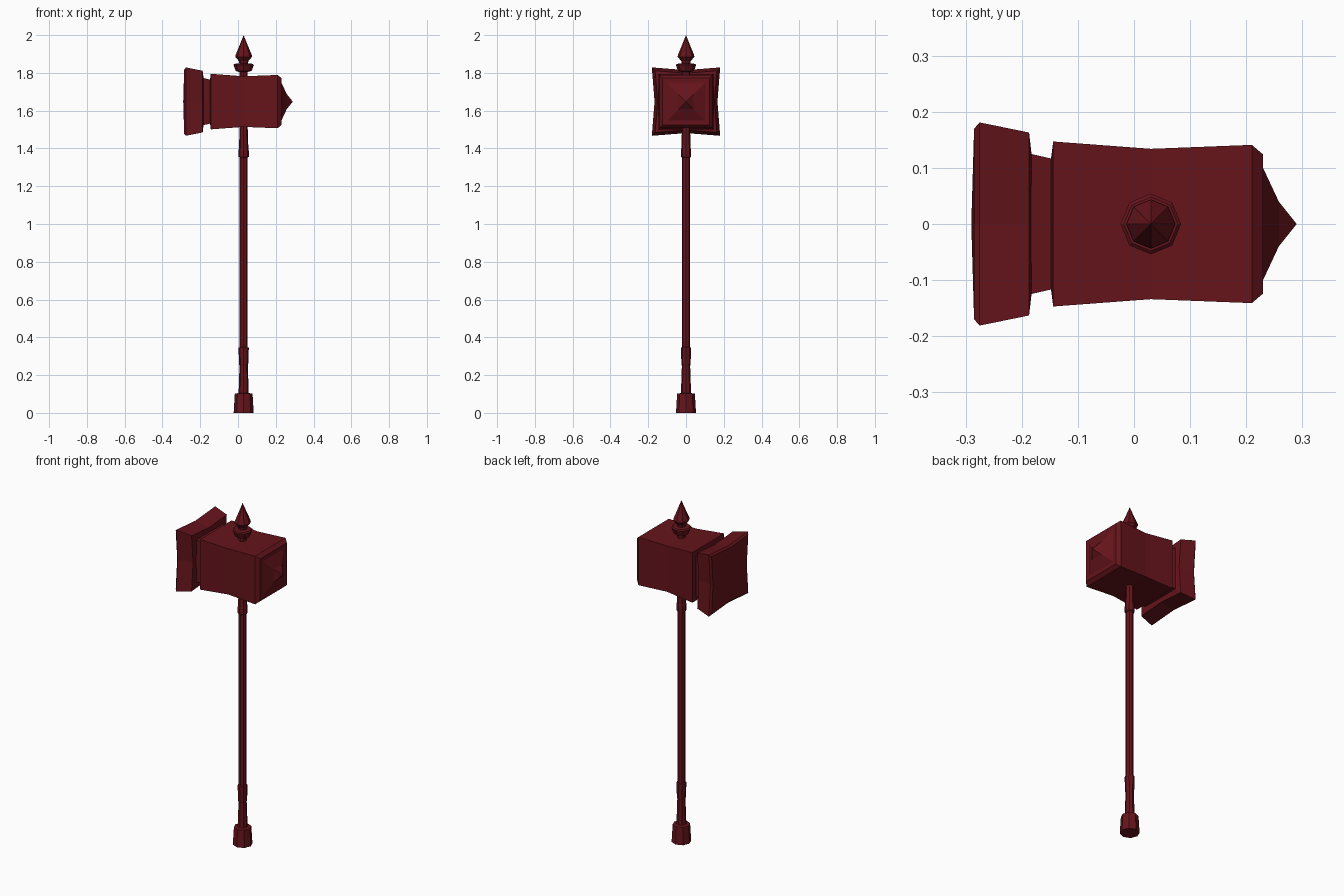
import bpy, math

if "Cube" in bpy.data.objects:
    bpy.data.objects.remove(bpy.data.objects["Cube"])

AXIS_X, HEAD_Z = 0.03, 1.648

mat = bpy.data.materials.new("dark_red")
mat.diffuse_color = (0.13, 0.007, 0.011, 1)
mat.use_nodes = True
mat.node_tree.nodes["Principled BSDF"].inputs["Base Color"].default_value = mat.diffuse_color


def loft(name, rings):
    """Skin equal-sized rings; a one-point ring at either end makes a tip."""
    verts, faces, index = [], [], []
    for ring in rings:
        index.append(range(len(verts), len(verts) + len(ring)))
        verts += ring
    for a, b in zip(index, index[1:]):
        n = max(len(a), len(b))
        for i in range(n):
            j = (i + 1) % n
            if len(a) == 1:
                faces.append((a[0], b[j], b[i]))
            elif len(b) == 1:
                faces.append((a[i], a[j], b[0]))
            else:
                faces.append((a[i], a[j], b[j], b[i]))
    if len(index[0]) > 1:
        faces.append(tuple(reversed(index[0])))
    if len(index[-1]) > 1:
        faces.append(tuple(index[-1]))
    mesh = bpy.data.meshes.new(name)
    mesh.from_pydata(verts, [], faces)
    mesh.materials.append(mat)
    obj = bpy.data.objects.new(name, mesh)
    bpy.context.collection.objects.link(obj)
    return obj


def square_ring(x, h, pinch=1.0):
    """Square section across the head; pinch pulls the side midpoints inward."""
    if h == 0:
        return [(x, 0, HEAD_Z)]
    m = h * pinch
    pts = [(h, h), (0, m), (-h, h), (-m, 0), (-h, -h), (0, -m), (h, -h), (m, 0)]
    return [(x, y, HEAD_Z + z) for y, z in reversed(pts[::1])][::-1]


def head_part(name, profile, pinch=1.0):
    loft(name, [square_ring(x, h, pinch) for x, h in profile])


def turned(name, profile, sides=8):
    """Octagonal turned part around the handle axis, from (radius, z) pairs."""
    rings = []
    for r, z in profile:
        if r == 0:
            rings.append([(AXIS_X, 0, z)])
        else:
            rings.append([(AXIS_X + r * math.cos(2 * math.pi * i / sides),
                           r * math.sin(2 * math.pi * i / sides), z) for i in range(sides)])
    loft(name, rings)


# Hammer head, from striking face to back spike
head_part("striking_face", [(-0.29, 0), (-0.285, 0.17), (-0.275, 0.181),
                            (-0.187, 0.163), (-0.182, 0.12)], pinch=0.92)
head_part("head_neck", [(-0.184, 0.125), (-0.145, 0.116)])
head_part("head_body", [(-0.148, 0.116), (-0.144, 0.147), (0.03, 0.134),
                        (0.21, 0.141), (0.23, 0.124)])
head_part("back_spike", [(0.228, 0.10), (0.23, 0.10), (0.258, 0.04), (0.29, 0)])

# Handle
turned("pommel", [(0.053, 0), (0.047, 0.102), (0.025, 0.105)])
turned("lower_grip", [(0.027, 0.10), (0.022, 0.25), (0.024, 0.255),
                      (0.027, 0.335), (0.027, 0.345), (0.02, 0.348)])
turned("shaft", [(0.021, 0.10), (0.021, 1.82)])
turned("upper_collar", [(0.021, 1.352), (0.027, 1.356), (0.027, 1.39),
                        (0.025, 1.40), (0.021, 1.52)])

# Top ornament
turned("finial_ring", [(0.022, 1.805), (0.042, 1.81), (0.054, 1.842),
                       (0.048, 1.848), (0.022, 1.85)])
turned("finial_spike", [(0.022, 1.845), (0.025, 1.862), (0.044, 1.885),
                        (0.043, 1.895), (0.018, 1.955), (0, 2.0)])
